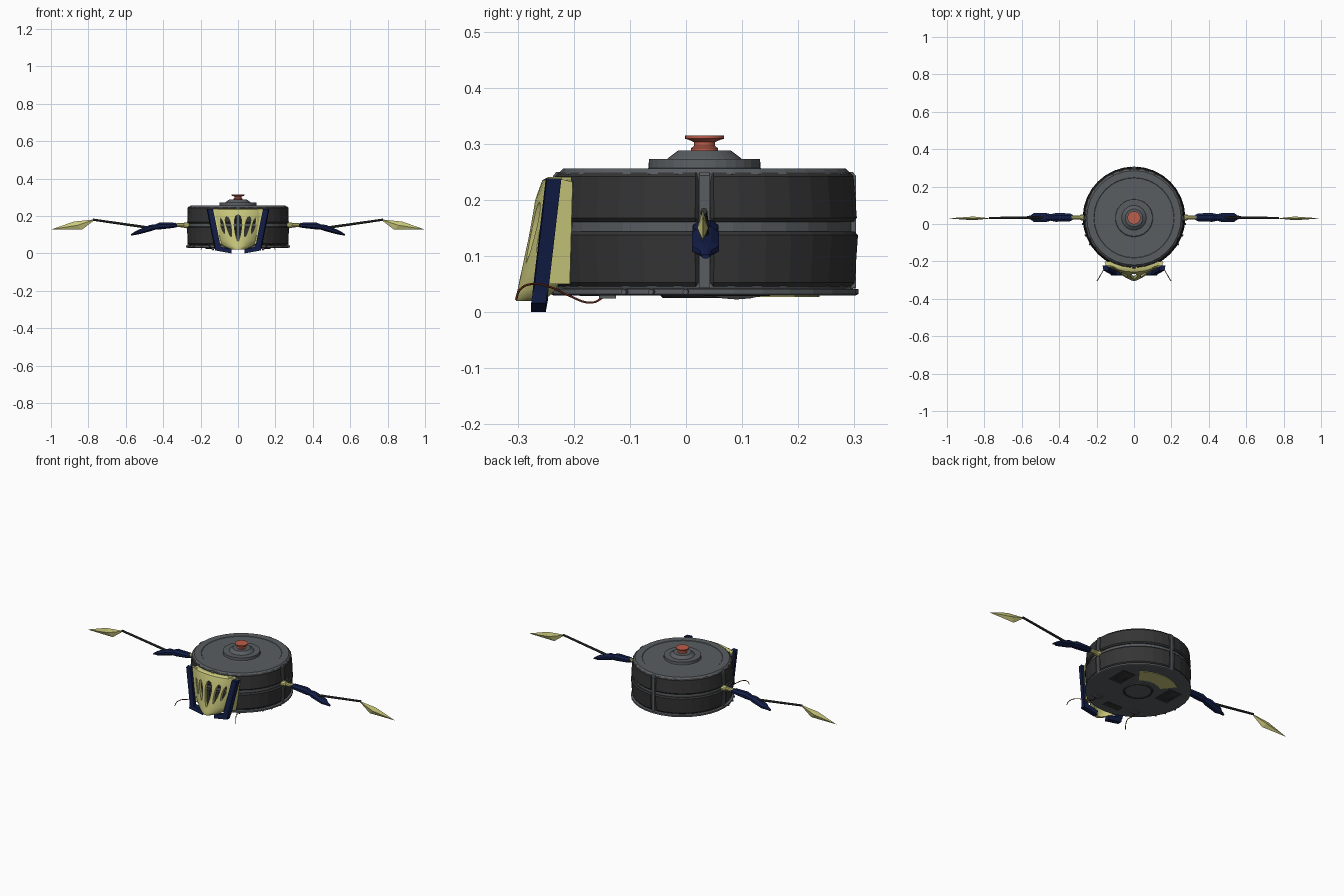
import bpy, bmesh, math
from mathutils import Vector

if "Cube" in bpy.data.objects:
    bpy.data.objects.remove(bpy.data.objects["Cube"])

CY = 0.033  # drum axis position in y


def mat(name, r, g, b):
    m = bpy.data.materials.new(name)
    m.diffuse_color = (r, g, b, 1)
    m.use_nodes = True
    m.node_tree.nodes["Principled BSDF"].inputs["Base Color"].default_value = m.diffuse_color
    return m


GREY = mat("slate", 0.10, 0.11, 0.12)
DARK = mat("rubber", 0.035, 0.035, 0.035)
YELLOW = mat("yellow", 0.58, 0.57, 0.20)
NAVY = mat("navy", 0.006, 0.012, 0.06)
RED = mat("red", 0.50, 0.11, 0.07)
CABLE = mat("cable_brown", 0.12, 0.02, 0.01)


def make(name, verts, faces, m, mirror=False, smooth=False):
    me = bpy.data.meshes.new(name)
    me.from_pydata([tuple(v) for v in verts], [], faces)
    bm = bmesh.new()
    bm.from_mesh(me)
    bmesh.ops.remove_doubles(bm, verts=bm.verts, dist=1e-5)
    bmesh.ops.recalc_face_normals(bm, faces=bm.faces)
    bm.to_mesh(me)
    bm.free()
    ob = bpy.data.objects.new(name, me)
    bpy.context.collection.objects.link(ob)
    if m:
        me.materials.append(m)
    if mirror:
        ob.modifiers.new("Mirror", 'MIRROR')
    if smooth:
        shade(ob)
    return ob


def activate(ob):
    bpy.ops.object.select_all(action='DESELECT')
    ob.select_set(True)
    bpy.context.view_layer.objects.active = ob


def shade(ob):
    activate(ob)
    bpy.ops.object.shade_smooth_by_angle(angle=math.radians(35))


def loft(name, rings, m, loop=False, closed=True, **kw):
    """Skin rings of points; loop joins last ring to first, otherwise ends are capped."""
    n, k = len(rings[0]), len(rings)
    faces = [(i * n + j, i * n + (j + 1) % n, (i + 1) % k * n + (j + 1) % n, (i + 1) % k * n + j)
             for i in range(k if loop else k - 1) for j in range(n if closed else n - 1)]
    if not loop:
        faces += [tuple(range(n)), tuple(range((k - 1) * n, k * n))]
    return make(name, [p for r in rings for p in r], faces, m, **kw)


def polar(r, deg, z):
    a = math.radians(deg)
    return (r * math.cos(a), CY + r * math.sin(a), z)


def lathe(name, profile, m, n=32, **kw):
    rings = [[polar(r, 360 * i / n, z) for r, z in profile] for i in range(n)]
    return loft(name, rings, m, loop=True, closed=False, **kw)


def sector(name, profile, a0, a1, n, m, chamfer=0.0):
    """Closed profile swept through an arc, with chamfered ends."""
    angs = [a0 + (a1 - a0) * i / n for i in range(n + 1)]
    if chamfer:
        angs = [a0, a0 + 1.2] + angs[1:-1] + [a1 - 1.2, a1]
    rmin = min(r for r, z in profile)
    rings = []
    for i, a in enumerate(angs):
        c = chamfer if i in (0, len(angs) - 1) else 0
        rings.append([polar(max(rmin, r - c), a, z) for r, z in profile])
    return loft(name, rings, m)


def box(name, x0, x1, y0, y1, z0, z1, m, **kw):
    ring = lambda z: [(x0, y0, z), (x1, y0, z), (x1, y1, z), (x0, y1, z)]
    return loft(name, [ring(z0), ring(z1)], m, **kw)


def tube(name, p, q, r0, r1, m, n=10, **kw):
    p, q = Vector(p), Vector(q)
    d = (q - p).normalized()
    u = d.orthogonal().normalized()
    v = d.cross(u)
    ring = lambda c, r: [c + r * (math.cos(t) * u + math.sin(t) * v)
                         for t in (2 * math.pi * i / n for i in range(n))]
    return loft(name, [ring(p, r0), ring(q, r1)], m, **kw)


# Drum core with base flange and stepped lid
lathe("drum_core", [(0, .03), (.27, .03), (.274, .032), (.274, .041), (.262, .043), (.262, .246),
                    (.252, .256), (.215, .256), (.213, .254), (.105, .254), (.1, .257), (.099, .273),
                    (.066, .273), (.063, .276), (.047, .288), (0, .288)], GREY)
# Red spool on top
lathe("top_spool", [(0, .286), (.024, .286), (.024, .292), (.019, .296), (.019, .303), (.028, .307),
                    (.035, .309), (.035, .315), (0, .315)], RED, n=24, smooth=True)

# Rubber side panels, two tiers of four, with grey strips between
for q in range(4):
    a = q * 90
    for tier, z0, z1, r0, r1 in (("lower", .046, .144, .268, .274), ("upper", .161, .249, .272, .266)):
        prof = [(.255, z0), (r0 - .006, z0), (r0, z0 + .007), (r1, z1 - .007), (r1 - .007, z1), (.255, z1)]
        sector(f"{tier}_panel_{q}", prof, a + 2.3, a + 87.7, 8, DARK, chamfer=.006)
    sector(f"side_strip_{q}", [(.25, .043), (.270, .043), (.270, .243), (.264, .25), (.25, .25)],
           a - 1.9, a + 1.9, 1, GREY)

# Screws around the front half of the flange
for i, a in enumerate((-31, -20, -7)):
    tube(f"flange_screw_{i}", polar(.262, a, .036), polar(.280, a, .036), .006, .005, GREY, mirror=True)

# Underside: hub, rear label arc, wheels, front brackets
lathe("underside_hub", [(0, .027), (.074, .027), (.078, .0285), (.08, .032)], GREY)
lathe("underside_ring", [(.066, .028), (.068, .025), (.074, .025), (.077, .028)], DARK)
sector("rear_arc_plate", [(.115, .027), (.205, .027), (.205, .032), (.115, .032)], 52, 128, 8, YELLOW)
box("wheel_well", .115, .195, .03, .15, .0285, .033, DARK, mirror=True)
loft("wheel_tread", [[(x, .04, .03), (x, .065, .0245), (x, .09, .0225), (x, .115, .0245), (x, .14, .03)]
                     for x in (.135, .175)], DARK, mirror=True)
box("front_bracket", .105, .145, -.155, -.125, .024, .032, GREY, mirror=True)
box("front_slot", -.05, .05, -.19, -.15, .0285, .033, DARK)

# Whisker cables
cu = bpy.data.curves.new("whisker_cable", 'CURVE')
cu.dimensions = '3D'
cu.bevel_depth = .002
cu.bevel_resolution = 1
cu.resolution_u = 5
path = [(.13, -.145, .028), (.132, -.167, .017), (.145, -.21, .03), (.16, -.24, .044),
        (.18, -.275, .05), (.192, -.296, .04), (.198, -.303, .022)]
for s in (-1, 1):
    sp = cu.splines.new('BEZIER')
    sp.bezier_points.add(len(path) - 1)
    for bp, (x, y, z) in zip(sp.bezier_points, path):
        bp.co = (s * x, y, z)
        bp.handle_left_type = bp.handle_right_type = 'AUTO'
cables = bpy.data.objects.new("whisker_cables", cu)
cu.materials.append(CABLE)
bpy.context.collection.objects.link(cables)

# Yellow face shield: rows of (z, half width, centre y, edge y)
rows = [(.241, .125, -.245, -.222), (.235, .136, -.256, -.222), (.20, .134, -.269, -.223),
        (.13, .120, -.282, -.228), (.07, .104, -.294, -.236), (.04, .080, -.300, -.250),
        (.026, .052, -.304, -.265), (.02, .030, -.303, -.280)]
us = [i / 8 for i in range(-8, 9)]
rings = []
for z, hw, yc, ye in rows:
    front = [(hw * u, yc + (ye - yc) * abs(u) ** 2.2, z) for u in us]
    rings.append(front + [(x * .97, y + .018, z) for x, y, z in reversed(front)])
shield = loft("face_shield", rings, YELLOW)

# Teardrop vents cut through the shield: (x, z, half width, half height, lean)
verts, faces = [], []
for x, z, w, h, lean in [(0, .135, .019, .072, 0)] + [
        (s * a, b, c, d, s * e) for s in (-1, 1)
        for a, b, c, d, e in ((.049, .142, .012, .055, .22), (.085, .148, .009, .042, .3))]:
    b0, n = len(verts), 14
    for y in (-.34, -.2):
        for i in range(n):
            t = 2 * math.pi * i / n
            dz = h * math.cos(t)
            verts.append((x + w * math.sin(t) * (1 + .45 * math.cos(t)) + lean * dz, y, z + dz))
    faces += [(b0 + i, b0 + (i + 1) % n, b0 + n + (i + 1) % n, b0 + n + i) for i in range(n)]
    faces += [tuple(range(b0, b0 + n)), tuple(range(b0 + n, b0 + 2 * n))]
cutter = make("vent_cutter", verts, faces, None)
cutter.hide_render = True
mod = shield.modifiers.new("Vents", 'BOOLEAN')
mod.object = cutter
mod.operation = 'DIFFERENCE'
mod.solver = 'EXACT'
activate(shield)
bpy.ops.object.modifier_apply(modifier="Vents")
bpy.data.objects.remove(cutter)
shade(shield)

# Shield wings against the drum, navy side and chin bars
loft("shield_wing", [[(.10, -.236, .238), (.148, -.226, .238), (.158, -.202, .232), (.11, -.20, .232)],
                     [(.08, -.250, .05), (.120, -.246, .05), (.134, -.207, .05), (.09, -.205, .05)]],
     YELLOW, mirror=True)
loft("shield_side_bar", [[(.134, -.250, .238), (.163, -.248, .238), (.168, -.222, .238), (.138, -.222, .238)],
                         [(.092, -.274, .032), (.122, -.272, .032), (.127, -.246, .032), (.097, -.248, .032)]],
     NAVY, mirror=True)
loft("shield_chin_bar", [[(x, -.276, z0), (x, -.250, z0), (x, -.246, z1), (x, -.272, z1)]
                         for x, z0, z1 in ((.124, .016, .042), (.036, 0, .022))], NAVY, mirror=True)

# Arms: shoulder joint, faceted forearm, rod and blade
AY = .035
tube("shoulder_socket", (.262, AY, .15), (.29, AY, .15), .018, .014, YELLOW, mirror=True)
tube("shoulder_joint", (.28, AY, .15), (.335, AY, .152), .011, .012, YELLOW, mirror=True)
rings = []
for x, z, hy, hz in ((.325, .150, .013, .010), (.345, .150, .024, .015), (.42, .146, .025, .020),
                     (.445, .140, .019, .015), (.47, .135, .026, .019), (.535, .113, .026, .013),
                     (.552, .107, .012, .010), (.572, .099, .007, .004)):
    rings.append([(x, AY + hy * math.cos(t), z + hz * math.sin(t))
                  for t in (math.pi / 8 + math.pi / 4 * i for i in range(8))])
loft("forearm", rings, NAVY, mirror=True)
tube("arm_rod", (.46, AY, .135), (.775, AY - .003, .18), .007, .006, DARK, n=8, mirror=True)
BY = .030
blade = [(.762, BY, .182), (.877, BY, .170), (.998, BY, .128), (.834, BY, .127),
         (.86, BY + .010, .15), (.86, BY - .010, .15)]
make("arm_blade", blade, [(i, (i + 1) % 4, k) for i in range(4) for k in (4, 5)], YELLOW, mirror=True)
